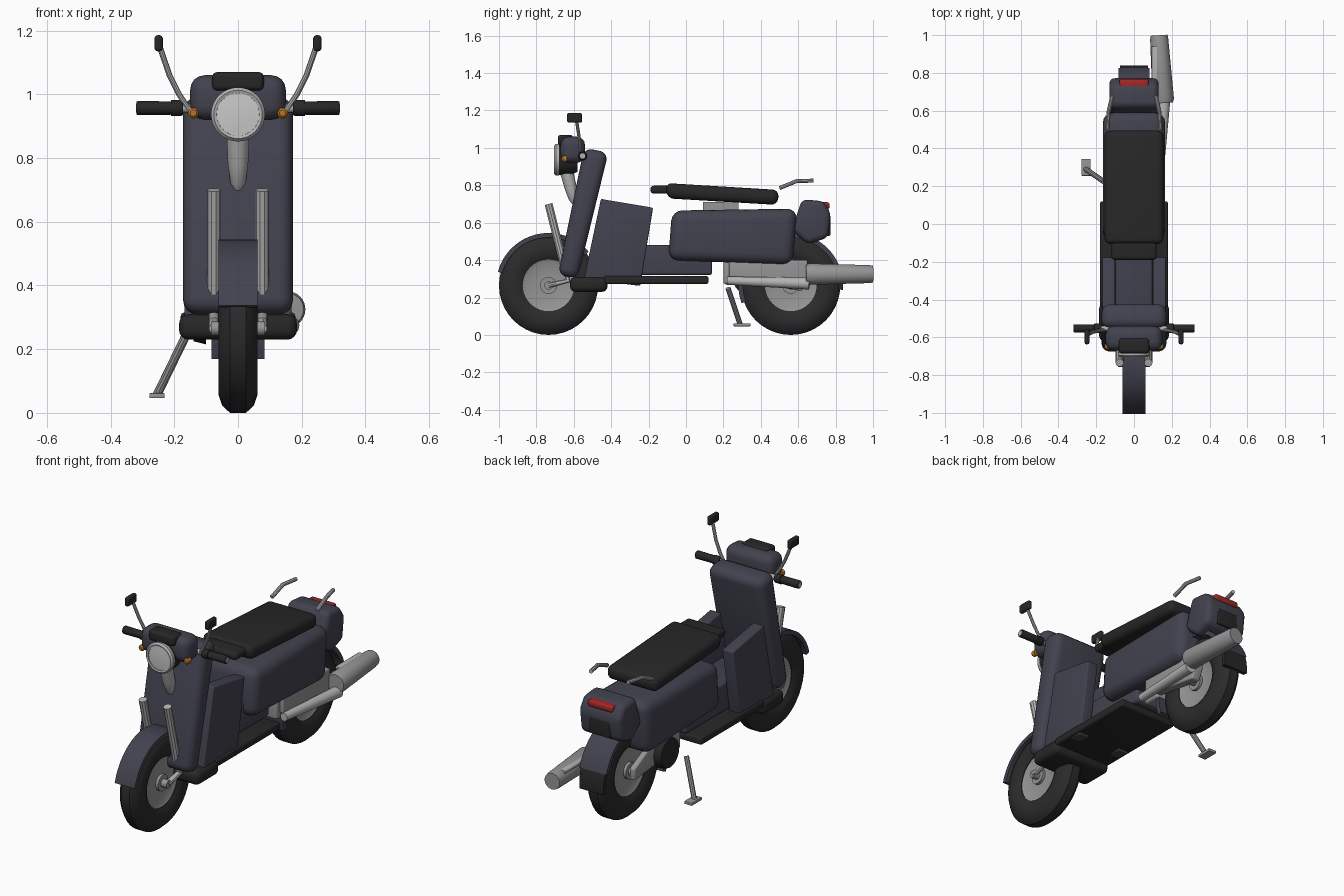
import bpy, bmesh, math
from mathutils import Vector, Matrix

cube = bpy.data.objects.get("Cube")
if cube:
    bpy.data.objects.remove(cube, do_unlink=True)


def material(name, r, g, b):
    m = bpy.data.materials.new(name)
    m.use_nodes = True
    m.diffuse_color = (r, g, b, 1)
    m.node_tree.nodes["Principled BSDF"].inputs["Base Color"].default_value = (r, g, b, 1)
    return m


paint = material("dark_blue_grey_paint", .055, .055, .08)
black = material("black_plastic", .02, .02, .02)
rubber = material("tyre_rubber", .024, .024, .024)
chrome = material("light_metal", .45, .45, .45)
metal = material("grey_metal", .3, .3, .3)
glass = material("lamp_glass", .58, .58, .58)
red = material("red_lens", .35, .02, .02)
orange = material("orange_lens", .48, .18, .02)


def finish(obj, mat, mirror):
    """Give the object its colour, smooth shading and optional left/right twin."""
    obj.data.materials.clear()
    obj.data.materials.append(mat)
    bpy.ops.object.select_all(action='DESELECT')
    obj.select_set(True)
    bpy.context.view_layer.objects.active = obj
    if obj.type == 'CURVE':
        bpy.ops.object.convert(target='MESH')
        obj = bpy.context.view_layer.objects.active
    bpy.ops.object.shade_smooth_by_angle(angle=math.radians(35))
    if mirror:
        obj.modifiers.new("mirror", 'MIRROR').use_mirror_merge = False
    return obj


def from_bmesh(name, bm, mat, mirror):
    bmesh.ops.recalc_face_normals(bm, faces=bm.faces)
    mesh = bpy.data.meshes.new(name)
    bm.to_mesh(mesh)
    bm.free()
    obj = bpy.data.objects.new(name, mesh)
    bpy.context.collection.objects.link(obj)
    return finish(obj, mat, mirror)


def slab(name, outline, x0, x1, mat, bevel=0, mirror=False):
    """Side outline (y, z) extruded from x0 to x1 with rounded edges."""
    bm = bmesh.new()
    face = bm.faces.new([bm.verts.new((x0, y, z)) for y, z in outline])
    moved = bmesh.ops.extrude_face_region(bm, geom=[face])["geom"]
    verts = [v for v in moved if isinstance(v, bmesh.types.BMVert)]
    bmesh.ops.translate(bm, verts=verts, vec=(x1 - x0, 0, 0))
    if bevel:
        bmesh.ops.bevel(bm, geom=bm.edges[:], offset=bevel, segments=4,
                        profile=.5, affect='EDGES', clamp_overlap=True)
    return from_bmesh(name, bm, mat, mirror)


def box(name, x, y, z, mat, bevel=0, mirror=False):
    outline = [(y[0], z[0]), (y[1], z[0]), (y[1], z[1]), (y[0], z[1])]
    return slab(name, outline, x[0], x[1], mat, bevel, mirror)


def lathe(name, center, axis, profile, mat, start=(0, 0, 1), sweep=360,
          closed=False, mirror=False, steps=32):
    """Profile of (along axis, radius) points spun about the axis."""
    bm = bmesh.new()
    center, axis, start = Vector(center), Vector(axis).normalized(), Vector(start)
    start = (start - axis * start.dot(axis)).normalized()
    verts = [bm.verts.new(center + axis * h + start * r) for h, r in profile]
    pairs = list(zip(verts, verts[1:]))
    if closed:
        pairs.append((verts[-1], verts[0]))
    edges = [bm.edges.new(p) for p in pairs]
    bmesh.ops.spin(bm, geom=verts + edges, cent=center, axis=axis,
                   angle=math.radians(sweep), steps=steps)
    bmesh.ops.remove_doubles(bm, verts=bm.verts, dist=.0005)
    if sweep < 360:
        rim = [e for e in bm.edges if e.is_boundary]
        bmesh.ops.holes_fill(bm, edges=rim, sides=0)
    return from_bmesh(name, bm, mat, mirror)


def rod(name, center, axis, length, r0, r1, mat, mirror=False):
    return lathe(name, center, axis, [(0, 0), (0, r0), (length, r1), (length, 0)], mat, mirror=mirror)


def tube(name, points, radius, mat, mirror=False):
    curve = bpy.data.curves.new(name, 'CURVE')
    curve.dimensions = '3D'
    curve.bevel_depth, curve.bevel_resolution = radius, 3
    curve.use_fill_caps = True
    spline = curve.splines.new('POLY')
    spline.points.add(len(points) - 1)
    for p, co in zip(spline.points, points):
        p.co = (*co, 1)
    obj = bpy.data.objects.new(name, curve)
    bpy.context.collection.objects.link(obj)
    return finish(obj, mat, mirror)


def both_ways(half):
    """Complete a half profile symmetrically about the wheel plane."""
    return half + [(-h, r) for h, r in reversed(half)]


X, FORWARD = (1, 0, 0), (0, -1, 0)
AXLE = .265

# Wheels
tyre = both_ways([(-.045, .138), (-.06, .165), (-.062, .205), (-.05, .242), (-.025, .265)])
rim = both_ways([(-.085, 0), (-.085, .022), (-.05, .022), (-.05, .045),
                 (-.034, .045), (-.034, .125), (-.045, .145)])
for end, y in (("front", -.735), ("rear", .56)):
    lathe(end + "_tyre", (0, y, AXLE), X, tyre, rubber, closed=True, steps=40)
    lathe(end + "_rim", (0, y, AXLE), X, rim, metal, steps=40)


# Fenders: arcs measured up from the rear horizontal
def fender(name, y, half_width, first, last, mat):
    a = math.radians(first)
    section = both_ways([(-half_width, .255), (-half_width, .28)])
    lathe(name, (0, y, AXLE), X, section, mat, start=(0, math.cos(a), math.sin(a)),
          sweep=last - first, closed=True, steps=24)


fender("front_fender", -.735, .062, 40, 165, paint)
fender("rear_fender", .56, .083, 18, 200, paint)
fender("mud_flap", .56, .075, -5, 18, black)

# Front forks and steering neck
tube("fork_leg", [(.076, -.735, .7), (.076, -.65, .36)], .022, chrome, True)
tube("fork_link", [(.076, -.655, .38), (.076, -.63, .29), (.076, -.735, AXLE)], .016, chrome, True)
lathe("steering_neck", (0, -.64, .88), (0, .25, -1),
      [(0, 0), (0, .036), (.1, .032), (.16, .024), (.185, .012), (.19, 0)], chrome)

# Leg shield, side panels, tunnel and floor
slab("leg_shield", [(-.685, .32), (-.58, .3), (-.415, .975), (-.545, 1)], -.172, .172, paint, .045)
slab("side_panel", [(-.545, .3), (-.245, .262), (-.176, .68), (-.455, .727)], .1, .168, paint, .008, True)
box("center_tunnel", (-.098, .098), (-.5, .14), (.32, .48), paint, .015)
box("floor_board", (-.18, .18), (-.44, .12), (.272, .315), black, .012)
box("lower_bumper", (-.185, .185), (-.62, -.42), (.23, .31), black, .03)

# Rear body and tail
slab("rear_body", [(-.095, .4), (.57, .375), (.595, .675), (-.075, .665)], -.165, .165, paint, .055)
slab("tail_cowl", [(.565, .56), (.62, .725), (.735, .715), (.775, .65), (.76, .52), (.65, .485)],
     -.13, .13, paint, .03)
box("tail_light", (-.078, .078), (.71, .768), (.672, .71), red, .014)
box("number_plate", (-.065, .065), (.75, .772), (.53, .625), black, .006)

# Seat and grab rails
slab("seat", [(-.1, .73), (.49, .695), (.497, .775), (-.11, .812)], -.157, .157, black, .034)
box("seat_nose", (-.12, .12), (-.19, -.04), (.755, .798), black, .018)
box("seat_hinge", (-.06, .06), (.09, .28), (.66, .71), metal)
tube("grab_rail", [(.14, .5, .785), (.135, .59, .822), (.115, .68, .825)], .011, chrome, True)

# Headlight, instrument cowl and indicators
box("handlebar_cowl", (-.15, .15), (-.67, -.54), (.92, 1.06), paint, .045)
box("instrument_panel", (-.081, .081), (-.685, -.605), (1.012, 1.07), black, .016)
LAMP = (0, -.58, .937)
lathe("headlight_shell", LAMP, FORWARD, [(0, 0), (0, .065), (.04, .082), (.105, .082), (.105, 0)], black)
lathe("headlight_ring", LAMP, FORWARD,
      [(.1, .066), (.1, .084), (.115, .085), (.125, .076), (.122, .067)], chrome, closed=True)
lathe("headlight_lens", LAMP, FORWARD, [(.105, .069), (.117, .069), (.12, .035), (.121, 0)], glass)
lathe("indicator", (.14, -.635, .941), FORWARD,
      [(0, 0), (0, .017), (.022, .017), (.03, .01), (.031, 0)], orange, mirror=True, steps=16)

# Handlebar and mirrors
BAR = (0, -.553, .957)
rod("handlebar", BAR, X, .321, .014, .014, chrome, True)
lathe("switch_housing", BAR, X, [(.172, 0), (.172, .022), (.18, .025), (.21, .025), (.217, 0)], black, mirror=True)
lathe("grip", BAR, X, [(.21, .012), (.21, .021), (.315, .022), (.319, .02), (.319, .012)],
      black, closed=True, mirror=True)
tube("mirror_stem", [(.155, -.56, .955), (.185, -.565, 1.0), (.215, -.572, 1.06), (.244, -.585, 1.145)],
     .009, chrome, True)
box("mirror_head", (.236, .262), (-.637, -.555), (1.135, 1.186), black, .011, True)

# Engine and exhaust
box("engine_case", (-.11, .1), (.2, .31), (.27, .4), metal, .015)
slab("swing_arm", [(.23, .3), (.62, .235), (.65, .3), (.65, .4), (.23, .4)], .066, .12, metal, .01)
slab("left_swing_arm", [(.25, .27), (.6, .235), (.6, .3), (.4, .4), (.25, .4)], -.1, -.066, metal, .01)
rod("engine_cover", (-.1, .34, .305), (-1, 0, 0), .04, .09, .08, black)
rod("exhaust_pipe", (.13, .22, .29), (.03, .43, -.015), .44, .022, .032, chrome)
lathe("muffler", (.156, .64, .325), (-.024, .36, 0),
      [(0, 0), (0, .05), (.02, .057), (.34, .048), (.36, .045), (.36, 0)], metal)
box("heat_shield", (.093, .135), (.73, .94), (.355, .372), chrome, .004)

# Side stand
tube("stand_leg", [(-.16, .225, .25), (-.255, .29, .055)], .014, metal)
box("stand_foot", (-.278, -.23), (.255, .345), (.046, .062), metal, .003)
